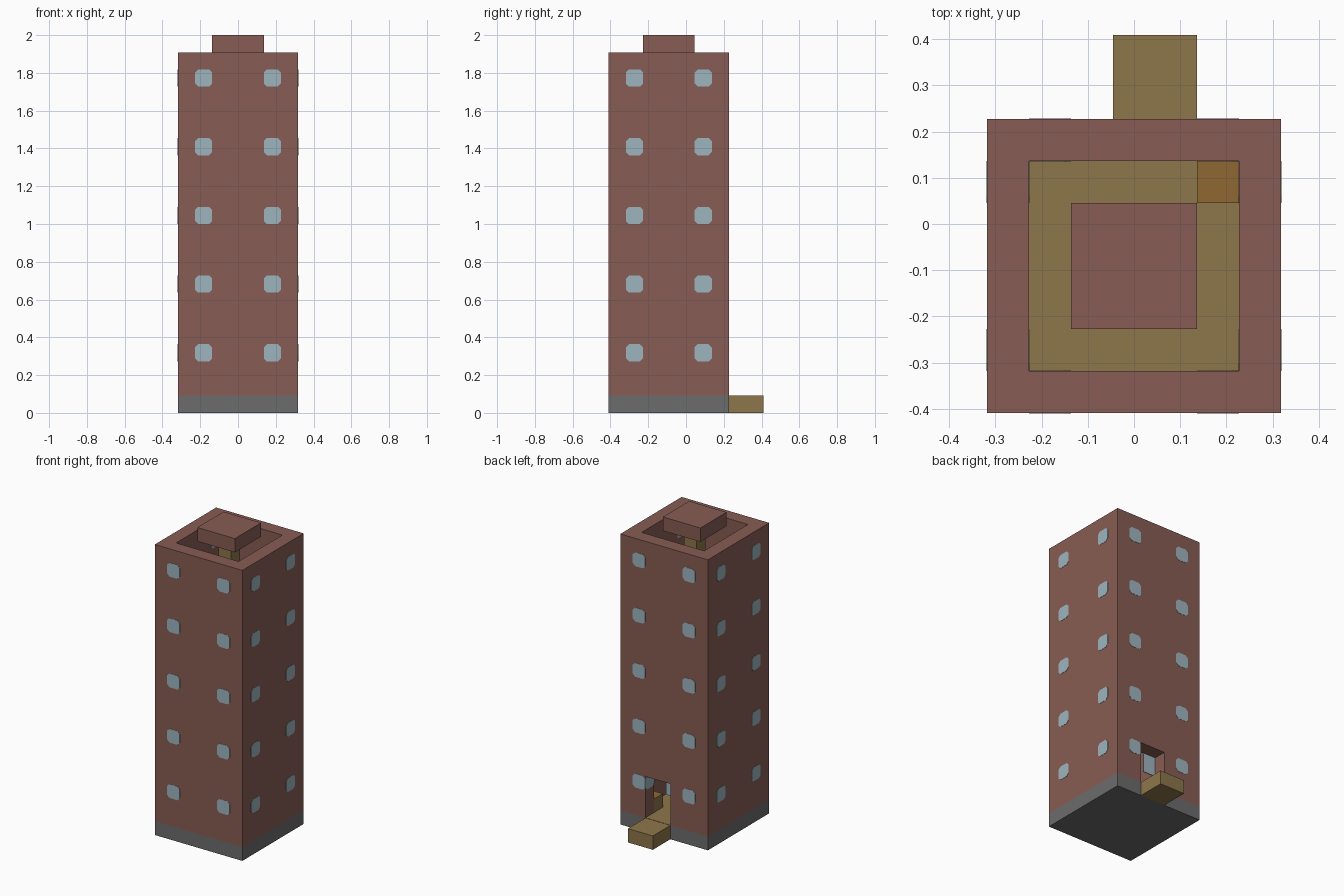
import bpy, bmesh, math
from mathutils import Matrix, Vector

if "Cube" in bpy.data.objects:
    bpy.data.objects.remove(bpy.data.objects["Cube"], do_unlink=True)

U = 1 / 11  # one building block


def material(name, rgb):
    m = bpy.data.materials.new(name)
    m.use_nodes = True
    m.diffuse_color = (*rgb, 1)
    m.node_tree.nodes["Principled BSDF"].inputs["Base Color"].default_value = (*rgb, 1)
    return m


BRICK = material("brick red", (0.245, 0.108, 0.087))
STONE = material("stone grey", (0.15, 0.15, 0.15))
WOOD = material("wood tan", (0.267, 0.181, 0.069))
ORANGE = material("orange wood", (0.275, 0.138, 0.033))
GLASS = material("pale blue glass", (0.337, 0.462, 0.515))


def finish(name, bm, *mats):
    mesh = bpy.data.meshes.new(name)
    bm.to_mesh(mesh)
    bm.free()
    for m in mats:
        mesh.materials.append(m)
    ob = bpy.data.objects.new(name, mesh)
    bpy.context.collection.objects.link(ob)
    return ob


def box(name, x, y, z, *mats):
    """Box from (min, max) ranges given in blocks."""
    bm = bmesh.new()
    bmesh.ops.create_cube(bm, size=1)
    for v in bm.verts:
        v.co = Vector([U * r[int(c > 0)] for c, r in zip(v.co, (x, y, z))])
    return finish(name, bm, *mats)


def cut(target, cutter):
    mod = target.modifiers.new("cut", "BOOLEAN")
    mod.operation = "DIFFERENCE"
    mod.solver = "EXACT"
    mod.object = cutter
    bpy.context.view_layer.objects.active = target
    bpy.ops.object.modifier_apply(modifier=mod.name)
    bpy.data.objects.remove(cutter, do_unlink=True)


# Hollow shaft with a doorway in the back wall
walls = box("tower_walls", (-3.5, 3.5), (-4.5, 2.5), (1, 21), BRICK)
cut(walls, box("hollow_cutter", (-2.5, 2.5), (-3.5, 1.5), (0, 22), BRICK))
cut(walls, box("door_cutter", (-0.5, 1.5), (1, 3), (0, 4), BRICK))

# Foundation, inner floor, threshold and entrance path
box("foundation", (-3.5, 3.5), (-4.5, 2.5), (0, 1), STONE)
box("inner_floor", (-2.5, 2.5), (-3.5, 1.5), (0.95, 1.02), WOOD)
box("threshold", (-0.5, 1.5), (1.5, 2.5), (0.95, 1.02), WOOD)
box("entrance_path", (-0.5, 1.5), (2.5, 4.5), (0, 1), WOOD)

# Corner block with an orange top
block = box("corner_block", (1.5, 2.5), (0.5, 1.5), (1, 2), WOOD, ORANGE)
for p in block.data.polygons:
    p.material_index = int(p.normal.z > 0.5)

# Central post carrying the roof cap
box("centre_post", (-0.5, 0.5), (-1.5, -0.5), (1, 21), WOOD)
box("roof_cap", (-1.5, 1.5), (-2.5, 0.5), (21, 22), BRICK)


# Windows: thin chamfered plates on both sides of every wall
def pane(bm, centre, turn):
    half, corner = 0.5 * U, 0.32 * U
    outline = [(s * a, t * b) for s, t, flip in
               ((1, 1, 0), (-1, 1, 1), (-1, -1, 0), (1, -1, 1))
               for a, b in ([(half, corner), (corner, half)][::-1 if flip else 1])]
    place = Matrix.Translation(Vector(centre) * U) @ Matrix.Rotation(turn, 4, "Z")
    front, back = [[bm.verts.new(place @ Vector((a, d, b))) for a, b in outline]
                   for d in (-0.0015, 0.0015)]
    bm.faces.new(front)
    bm.faces.new(back[::-1])
    for i in range(len(front)):
        j = (i + 1) % len(front)
        bm.faces.new((front[j], front[i], back[i], back[j]))


for side, name in enumerate(("front", "right", "back", "left")):
    bm = bmesh.new()
    turn = side * math.pi / 2
    spin = Matrix.Rotation(turn, 3, "Z")
    for row in range(5):
        for offset in (-2, 2):
            for depth in (3.5, 2.5):
                p = spin @ Vector((offset, -depth, 3.5 + 4 * row))
                pane(bm, p + Vector((0, -1, 0)), turn)
    finish(name + "_windows", bm, GLASS)

# Glazing in the doorway
bm = bmesh.new()
pane(bm, (1.5, 2, 3.5), math.pi / 2)
finish("door_jamb_window", bm, GLASS)
box("door_glass", (-0.5, 0.5), (1.5, 1.56), (2.6, 4), GLASS)
